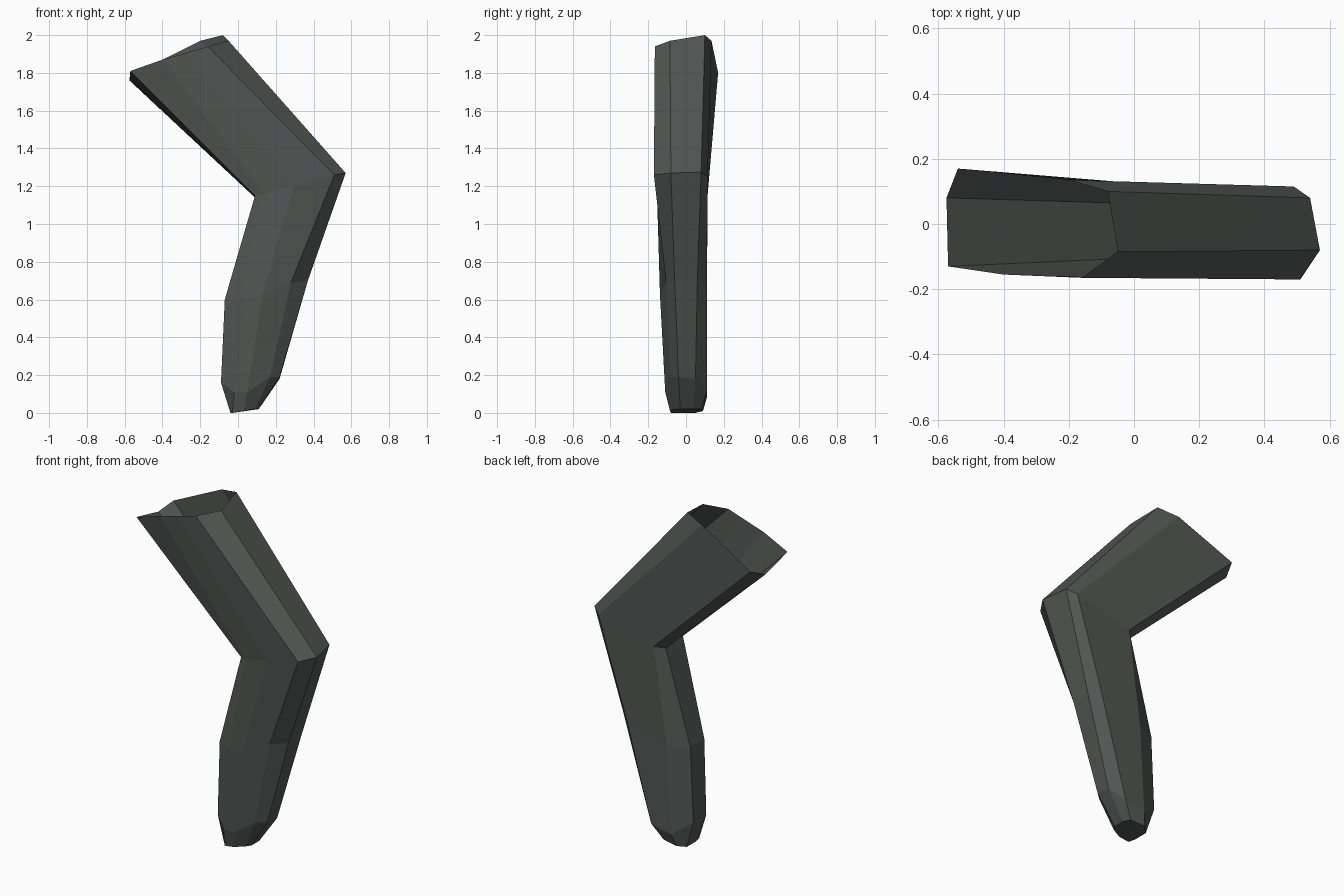
import bpy, bmesh

# One flat dark grey-green colour
mat = bpy.data.materials.new("dark grey green")
mat.diffuse_color = (0.080, 0.095, 0.086, 1)

# Nine-sided cross-sections, from outer front edge round the back to the inner front
hip = [(-.16, -.165, 1.94), (-.05, -.085, 1.97), (-.08, .10, 2.0),
       (-.20, .135, 1.97), (-.54, .17, 1.80), (-.575, .08, 1.76),
       (-.57, -.13, 1.81), (-.40, -.155, 1.87), (-.28, -.16, 1.905)]
knee = [(.51, -.17, 1.26), (.57, -.08, 1.27), (.54, .08, 1.275),
        (.49, .115, 1.25), (.13, .115, 1.16), (.09, .06, 1.14),
        (.09, -.10, 1.15), (.14, -.13, 1.16), (.30, -.155, 1.21)]
shin = [(.28, -.105, .69), (.37, -.06, .70), (.37, .06, .70),
        (.31, .11, .68), (.05, .11, .60), (-.07, .06, .60),
        (-.07, -.07, .60), (.03, -.125, .60), (.13, -.138, .63)]
ankle = [(.17, -.085, .19), (.22, -.04, .19), (.22, .05, .18),
         (.15, .11, .11), (.02, .11, .08), (-.09, .06, .16),
         (-.09, -.06, .16), (-.02, -.105, .11), (.05, -.11, .11)]
toe = [(.09, -.06, .02), (.11, -.03, .02), (.11, .04, .02),
       (.09, .08, .02), (.0, .09, .01), (-.04, .05, 0),
       (-.04, -.04, 0), (-.03, -.08, 0), (.03, -.085, .01)]

# Bent leg: skin neighbouring sections, open at the hip, closed at the toe
bm = bmesh.new()
rings = [[bm.verts.new(p) for p in sec] for sec in (hip, knee, shin, ankle, toe)]
n = len(hip)
for upper, lower in zip(rings, rings[1:]):
    for i in range(n):
        j = (i + 1) % n
        bm.faces.new((upper[i], lower[i], lower[j], upper[j]))
bm.faces.new(rings[-1][::-1])
bmesh.ops.recalc_face_normals(bm, faces=bm.faces[:])

mesh = bpy.data.meshes.new("bent_leg")
bm.to_mesh(mesh)
bm.free()
mesh.materials.append(mat)
leg = bpy.data.objects.new("bent_leg", mesh)
bpy.context.collection.objects.link(leg)
